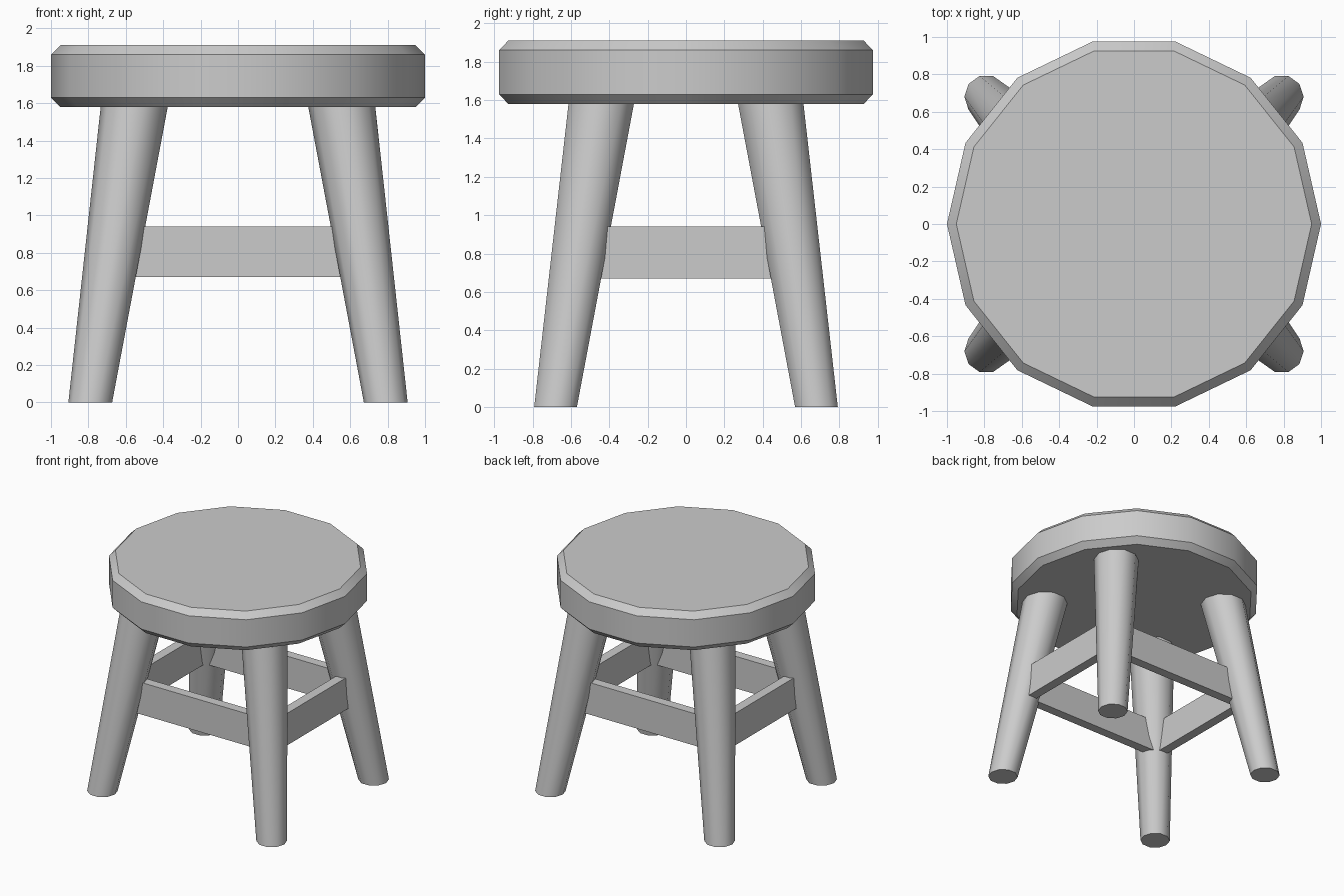
import bpy, bmesh, math
from mathutils import Vector

cube = bpy.data.objects.get("Cube")
if cube:
    bpy.data.objects.remove(cube, do_unlink=True)

grey = bpy.data.materials.new("light_grey")
grey.use_nodes = True
colour = (0.6, 0.6, 0.6, 1)
grey.diffuse_color = colour
grey.node_tree.nodes["Principled BSDF"].inputs["Base Color"].default_value = colour


def loft(name, sides, rings):
    """Join horizontal polygon rings, each (centre, radius), into a closed solid."""
    bm = bmesh.new()
    loops = []
    for centre, radius in rings:
        angles = [math.tau * i / sides for i in range(sides)]
        loops.append([bm.verts.new(Vector(centre) + radius * Vector((math.cos(a), math.sin(a), 0)))
                      for a in angles])
    for low, high in zip(loops, loops[1:]):
        for i in range(sides):
            j = (i + 1) % sides
            bm.faces.new((low[i], low[j], high[j], high[i]))
    bm.faces.new(loops[0][::-1])
    bm.faces.new(loops[-1])
    mesh = bpy.data.meshes.new(name)
    bm.to_mesh(mesh)
    bm.free()
    obj = bpy.data.objects.new(name, mesh)
    bpy.context.collection.objects.link(obj)
    mesh.materials.append(grey)
    bpy.ops.object.select_all(action="DESELECT")
    obj.select_set(True)
    bpy.context.view_layer.objects.active = obj
    bpy.ops.object.shade_smooth_by_angle(angle=math.radians(40))


def bar(name, location, size):
    bpy.ops.mesh.primitive_cube_add(size=1, location=location)
    obj = bpy.context.object
    obj.name = name
    obj.scale = size
    obj.data.materials.append(grey)


# Round seat with chamfered rims
loft("seat", 14, [((0, 0, z), r) for z, r in
                  ((1.58, 0.95), (1.63, 1), (1.86, 1), (1.91, 0.95))])

# Splayed legs, widening towards the seat
for side, sx in (("left", 1), ("right", -1)):
    for end, sy in (("front", -1), ("back", 1)):
        loft(f"{end}_{side}_leg", 10, [((0.79 * sx, 0.68 * sy, 0), 0.117),
                                       ((0.552 * sx, 0.439 * sy, 1.6), 0.18)])

# Stretchers between the legs
for end, sy in (("front", -1), ("back", 1)):
    bar(f"{end}_stretcher", (0, 0.515 * sy, 0.805), (1.3, 0.08, 0.27))
for side, sx in (("left", 1), ("right", -1)):
    bar(f"{side}_stretcher", (0.68 * sx, 0, 0.805), (0.08, 1.08, 0.27))
